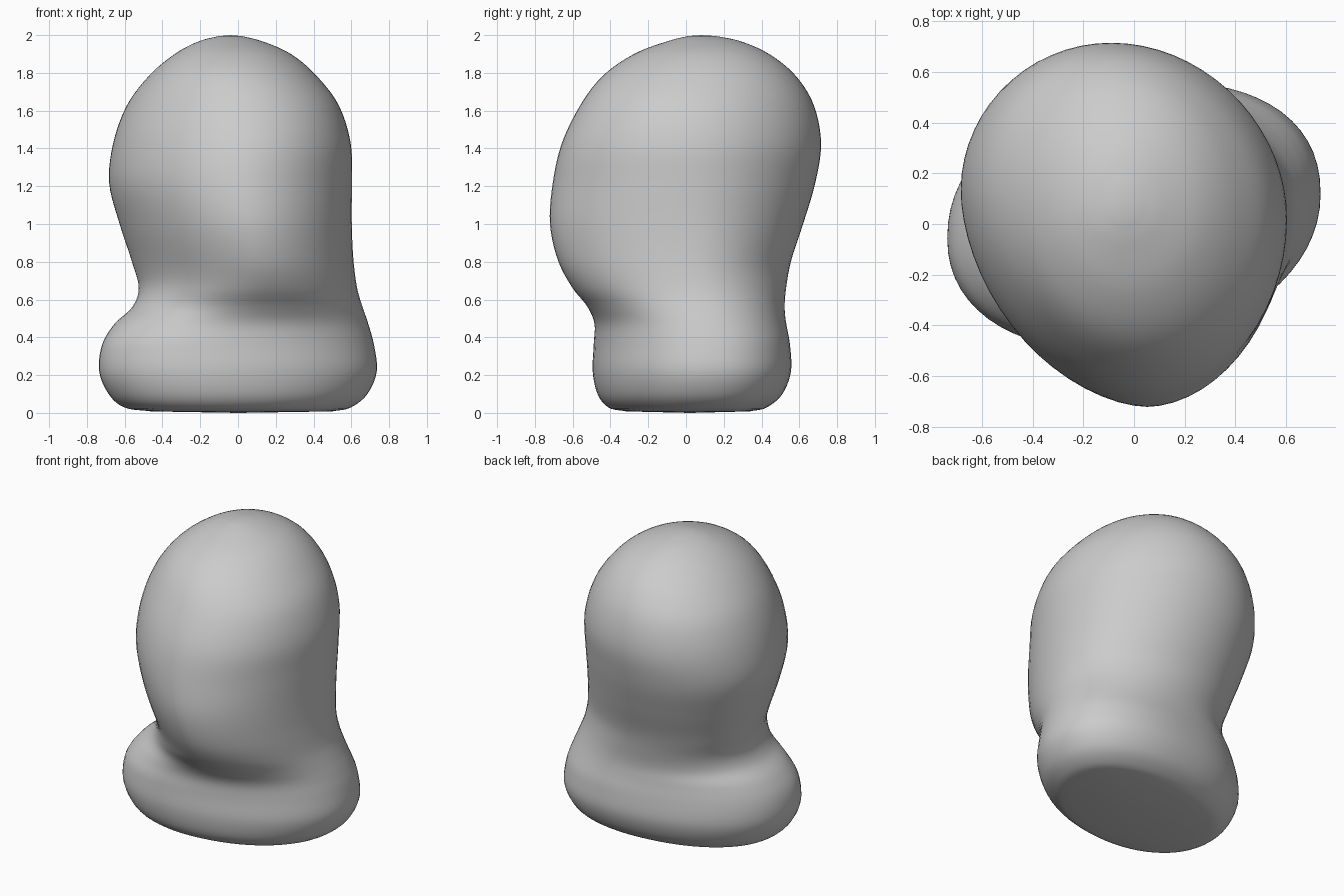
import bpy, bmesh, math

if "Cube" in bpy.data.objects:
    bpy.data.objects.remove(bpy.data.objects["Cube"])

# Silhouette up the bust: z, left x, right x, front y, back y
ROWS = [
    (0.008, -0.46, 0.50, -0.31, 0.33),
    (0.03, -0.605, 0.60, -0.405, 0.42),
    (0.10, -0.685, 0.685, -0.46, 0.50),
    (0.22, -0.735, 0.735, -0.485, 0.545),
    (0.36, -0.72, 0.72, -0.48, 0.54),
    (0.47, -0.655, 0.69, -0.48, 0.525),
    (0.56, -0.56, 0.66, -0.52, 0.52),
    (0.66, -0.525, 0.63, -0.60, 0.53),
    (0.80, -0.56, 0.61, -0.675, 0.555),
    (1.00, -0.625, 0.60, -0.72, 0.62),
    (1.22, -0.68, 0.60, -0.705, 0.685),
    (1.42, -0.66, 0.595, -0.66, 0.715),
    (1.62, -0.59, 0.535, -0.565, 0.68),
    (1.78, -0.475, 0.42, -0.445, 0.585),
    (1.90, -0.335, 0.28, -0.275, 0.44),
    (1.97, -0.20, 0.12, -0.09, 0.28),
    (1.995, -0.10, 0.02, 0.01, 0.16),
]
SIDES, STEPS = 64, 5


def smooth_rows(rows):
    """Hermite curve through the rows, with slopes allowing for their spacing."""
    def dist(p, q):
        return math.dist(p, q) ** 0.5

    def slope(i):
        if i in (0, len(rows) - 1):
            j = max(i, 1)
            d = dist(rows[j - 1], rows[j])
            return [(b - a) / d for a, b in zip(rows[j - 1], rows[j])]
        p, q, r = rows[i - 1:i + 2]
        d, e = dist(p, q), dist(q, r)
        return [((b - a) / d * e + (c - b) / e * d) / (d + e)
                for a, b, c in zip(p, q, r)]

    for i in range(len(rows) - 1):
        d = dist(rows[i], rows[i + 1])
        for j in range(STEPS):
            t = j / STEPS
            s = t * t * (3 - 2 * t)
            m0, m1 = t * (1 - t) ** 2 * d, t * t * (t - 1) * d
            yield [a + (b - a) * s + ma * m0 + mb * m1 for a, b, ma, mb
                   in zip(rows[i], rows[i + 1], slope(i), slope(i + 1))]
    yield rows[-1]


def ramp(z, a, b):
    t = max(0, min(1, (z - a) / (b - a)))
    return t * t * (3 - 2 * t)


def section(bm, row):
    """Rounded section: skewed shoulders below, skewed egg-shaped head above."""
    z, x0, x1, y0, y1 = row
    h = ramp(z, 0.35, 0.8)
    point = h * (1 - ramp(z, 0.8, 1.9))      # narrowing towards the chin
    crown = ramp(z, 1.6, 2)
    shear_x, shear_y = -0.09 * h * (1 - crown), 0.12 * (1 - h)
    cx, cy, a = (x0 + x1) / 2, 0.03 + 0.05 * h, (x1 - x0) / 2
    ring = []
    for k in range(SIDES):
        t = 2 * math.pi * k / SIDES
        c, s = math.cos(t), math.sin(t)
        b = y1 - cy if s >= 0 else cy - y0
        n = 2.2 - 0.2 * h if s >= 0 else 2.1 - 0.1 * h - 0.2 * point
        u = a * math.copysign(abs(c) ** (2 / n), c)
        v = b * math.copysign(abs(s) ** (2 / n), s)
        ring.append(bm.verts.new((cx + u + shear_x * v, cy + v + shear_y * u, z)))
    return ring


# Head and shoulders as one continuous lofted skin, closed at crown and base
bm = bmesh.new()
rings = [section(bm, r) for r in smooth_rows(ROWS)]
top = bm.verts.new((-0.04, 0.08, 2))
base = bm.verts.new((0, 0.02, 0))
for k in range(SIDES):
    m = (k + 1) % SIDES
    for lo, hi in zip(rings, rings[1:]):
        bm.faces.new((lo[k], lo[m], hi[m], hi[k]))
    bm.faces.new((rings[-1][k], rings[-1][m], top))
    bm.faces.new((rings[0][m], rings[0][k], base))
for f in bm.faces:
    f.smooth = True
bmesh.ops.recalc_face_normals(bm, faces=bm.faces)
mesh = bpy.data.meshes.new("head_and_shoulders")
bm.to_mesh(mesh)
bm.free()
bust = bpy.data.objects.new("head_and_shoulders", mesh)
bpy.context.collection.objects.link(bust)
